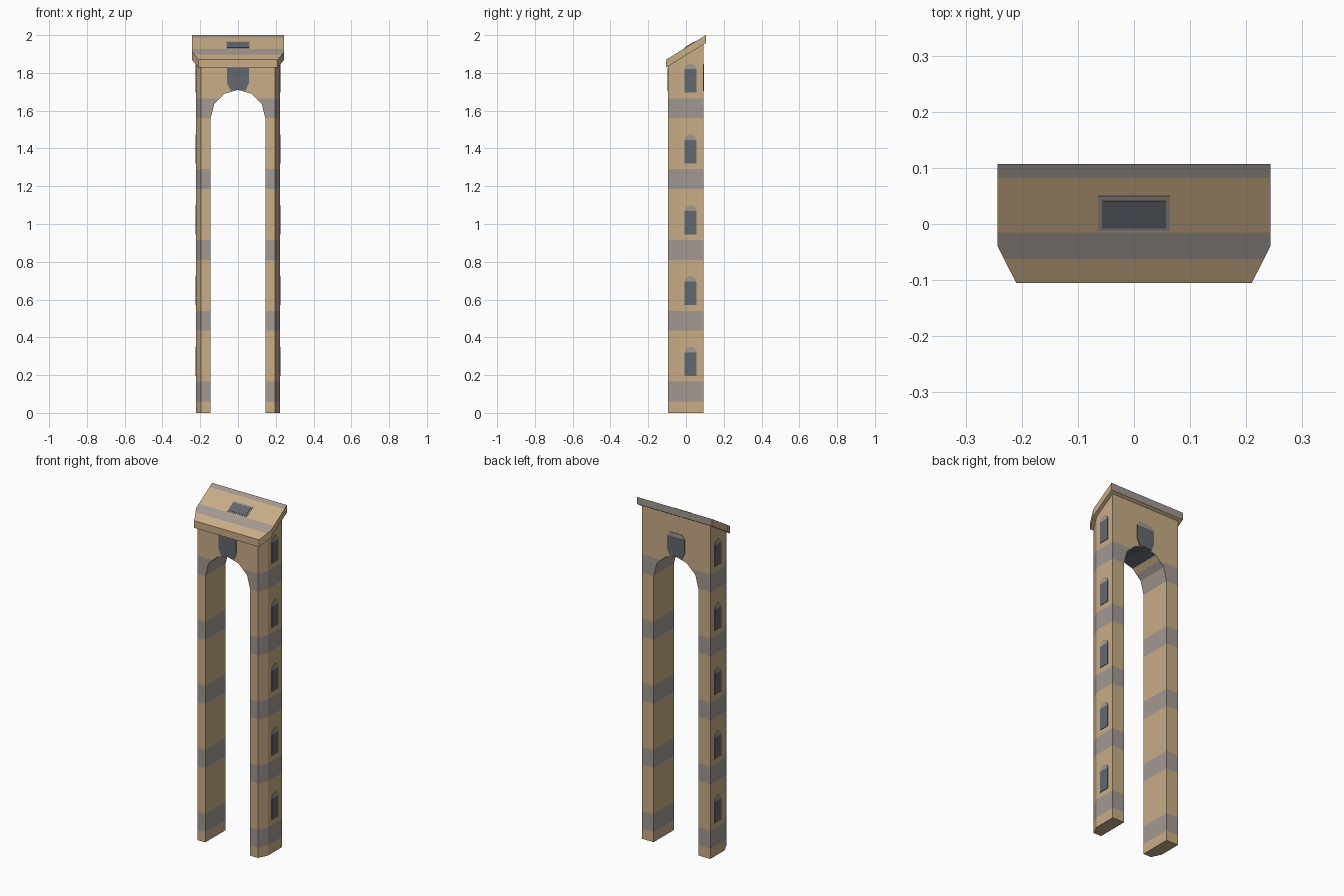
import bpy, bmesh
from mathutils import Vector

if "Cube" in bpy.data.objects:
    bpy.data.objects.remove(bpy.data.objects["Cube"])


def material(name, rgb):
    m = bpy.data.materials.new(name)
    lin = [((c / 255 + 0.055) / 1.055) ** 2.4 for c in rgb]
    m.diffuse_color = (*lin, 1)
    m.use_nodes = True
    m.node_tree.nodes["Principled BSDF"].inputs["Base Color"].default_value = m.diffuse_color
    return m


TAN = material("tan_stone", (200, 173, 134))
GREY = material("grey_band", (162, 152, 145))
SLATE = material("slate_window", (98, 104, 112))


def finish(bm, name, mats):
    bmesh.ops.recalc_face_normals(bm, faces=bm.faces[:])
    me = bpy.data.meshes.new(name)
    bm.to_mesh(me)
    bm.free()
    for m in mats:
        me.materials.append(m)
    ob = bpy.data.objects.new(name, me)
    bpy.context.collection.objects.link(ob)
    return ob


def cut(bm, co, no, clear=False):
    r = bmesh.ops.bisect_plane(bm, geom=bm.verts[:] + bm.edges[:] + bm.faces[:],
                               plane_co=co, plane_no=no, clear_outer=clear)
    if clear:
        edges = [e for e in bm.edges if e.is_boundary]
        bmesh.ops.holes_fill(bm, edges=edges, sides=0)


def roof_z(y):
    return 1.87 + (y + 0.105) * 0.62


def prism(name, pts, offset, mat):
    """Thin plate from an outline, thickened along offset."""
    bm = bmesh.new()
    f = bm.faces.new([bm.verts.new(Vector(p) - Vector(offset) * 0.5) for p in pts])
    r = bmesh.ops.extrude_face_region(bm, geom=[f])
    bmesh.ops.translate(bm, vec=Vector(offset) * 1.5,
                        verts=[v for v in r["geom"] if isinstance(v, bmesh.types.BMVert)])
    return finish(bm, name, [mat])


# --- Arched tower: strips of the front outline, mirrored and extruded in depth
OUT, FRONT, BACK = 0.222, -0.095, 0.092
inner = [(0.145, 0), (0.145, 1.56), (0.125, 1.637), (0.07, 1.69), (0, 1.71), (0, 2.1)]
bm = bmesh.new()
for s in (1, -1):
    for (xa, za), (xb, zb) in zip(inner, inner[1:]):
        quad = [(xa, za), (OUT, za), (OUT, zb), (xb, zb)][::s]
        bm.faces.new([bm.verts.new((s * x, FRONT, z)) for x, z in quad])
bmesh.ops.remove_doubles(bm, verts=bm.verts[:], dist=1e-5)
r = bmesh.ops.extrude_face_region(bm, geom=bm.faces[:])
bmesh.ops.translate(bm, vec=(0, BACK - FRONT, 0),
                    verts=[v for v in r["geom"] if isinstance(v, bmesh.types.BMVert)])
# front corner chamfers and sloping top
for s in (1, -1):
    cut(bm, (s * 0.195, FRONT, 0), (s * 0.055, -0.027, 0), True)
cut(bm, (0, -0.105, 1.84), (0, -0.62, 1), True)
# grey bands
for i in range(5):
    for dz in (0.06, 0.165):
        cut(bm, (0, 0, i * 0.375 + dz), (0, 0, 1))
bmesh.ops.recalc_face_normals(bm, faces=bm.faces[:])
for f in bm.faces:
    c = f.calc_center_median()
    if (c.z - 0.06) % 0.375 < 0.105 and c.z < 1.7:
        f.material_index = 1
    if f.normal.z < -0.9 and c.z > 1.69:
        f.material_index = 2
finish(bm, "arched_tower", [TAN, GREY, SLATE])

# --- Sloping roof slab with grey stripes
outline = [(-0.21, -0.105), (0.21, -0.105), (0.243, -0.04),
           (0.243, 0.107), (-0.243, 0.107), (-0.243, -0.04)]
bm = bmesh.new()
f = bm.faces.new([bm.verts.new((x, y, roof_z(y) - 0.042)) for x, y in outline])
r = bmesh.ops.extrude_face_region(bm, geom=[f])
bmesh.ops.translate(bm, vec=(0, 0, 0.042),
                    verts=[v for v in r["geom"] if isinstance(v, bmesh.types.BMVert)])
for y in (-0.062, -0.015, 0.083):
    cut(bm, (0, y, 0), (0, 1, 0))
bmesh.ops.recalc_face_normals(bm, faces=bm.faces[:])
for f in bm.faces:
    y = f.calc_center_median().y
    if (f.normal.z > 0.5 and (-0.062 < y < -0.015 or y > 0.083)) or f.normal.y > 0.9:
        f.material_index = 1
finish(bm, "sloping_roof", [TAN, GREY])

# --- Roof window
for name, w, y0, y1, t, mat in (("roof_window_frame", 0.064, -0.011, 0.05, 0.002, GREY),
                                ("roof_window", 0.057, -0.006, 0.042, 0.004, SLATE)):
    prism(name, [(x, y, roof_z(y)) for x, y in ((-w, y0), (w, y0), (w, y1), (-w, y1))],
          (0, -0.53 * t, 0.85 * t), mat)

# --- Side windows with rounded grey heads
for s, side in ((1, "right"), (-1, "left")):
    for i in range(5):
        z = 0.195 + 0.375 * i
        body = [(-0.007, z), (0.055, z), (0.055, z + 0.125), (-0.007, z + 0.125)]
        head = [(-0.007, z + 0.125), (0.055, z + 0.125), (0.047, z + 0.143),
                (0.03, z + 0.155), (0.018, z + 0.155), (0.001, z + 0.143)]
        for part, pts, mat in (("window", body, SLATE), ("window_head", head, GREY)):
            prism(f"{side}_{part}_{i + 1}", [(s * OUT, y, zz) for y, zz in pts],
                  (s * 0.003, 0, 0), mat)

# --- Front and back windows above the arch
for name, y, d in (("front", FRONT, -0.003), ("back", BACK, 0.003)):
    pts = [(-0.04, 1.705), (0, 1.711), (0.04, 1.705), (0.057, 1.745),
           (0.057, 1.825), (-0.057, 1.825), (-0.057, 1.745)]
    prism(name + "_window", [(x, y, z) for x, z in pts], (0, d, 0), SLATE)
head = [(-0.057, 1.825), (0.057, 1.825), (0.04, 1.848), (-0.04, 1.848)]
prism("back_window_head", [(x, BACK, z) for x, z in head], (0, 0.003, 0), GREY)
